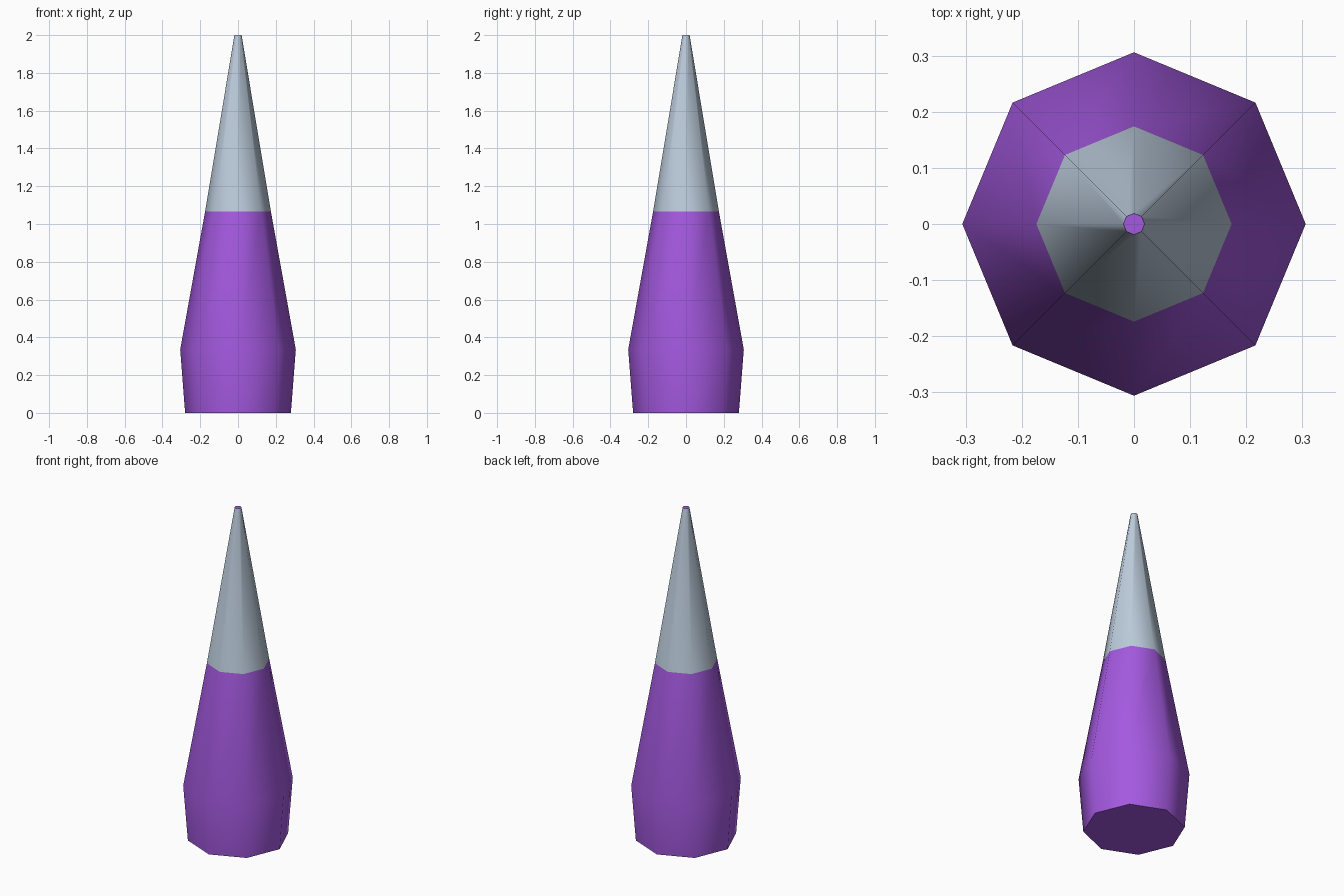
import bpy, bmesh, math

if "Cube" in bpy.data.objects:
    bpy.data.objects.remove(bpy.data.objects["Cube"])

SIDES = 8
# (radius, height) of each ring, bottom to top
PROFILE = [(0.28, 0.0), (0.306, 0.335), (0.174, 1.067), (0.019, 2.0)]


def material(name, rgb):
    m = bpy.data.materials.new(name)
    m.diffuse_color = (*rgb, 1)
    m.use_nodes = True
    m.node_tree.nodes["Principled BSDF"].inputs["Base Color"].default_value = m.diffuse_color
    return m


bm = bmesh.new()
rings = [[bm.verts.new((r * math.cos(i * math.tau / SIDES),
                        r * math.sin(i * math.tau / SIDES), z))
          for i in range(SIDES)] for r, z in PROFILE]

# Side walls: everything above the colour line is pale grey
for level, (low, high) in enumerate(zip(rings, rings[1:])):
    for i in range(SIDES):
        j = (i + 1) % SIDES
        face = bm.faces.new((low[i], low[j], high[j], high[i]))
        face.material_index = 1 if level == 2 else 0

# Purple end caps
bm.faces.new(rings[0][::-1])
bm.faces.new(rings[-1])
bm.normal_update()

mesh = bpy.data.meshes.new("spike")
bm.to_mesh(mesh)
bm.free()
mesh.materials.append(material("purple", (0.37, 0.10, 0.74)))
mesh.materials.append(material("pale blue grey", (0.50, 0.60, 0.71)))

spike = bpy.data.objects.new("spike", mesh)
bpy.context.collection.objects.link(spike)

# Smooth sides, sharp cap rims
bpy.context.view_layer.objects.active = spike
spike.select_set(True)
bpy.ops.object.shade_smooth_by_angle(angle=math.radians(60))
